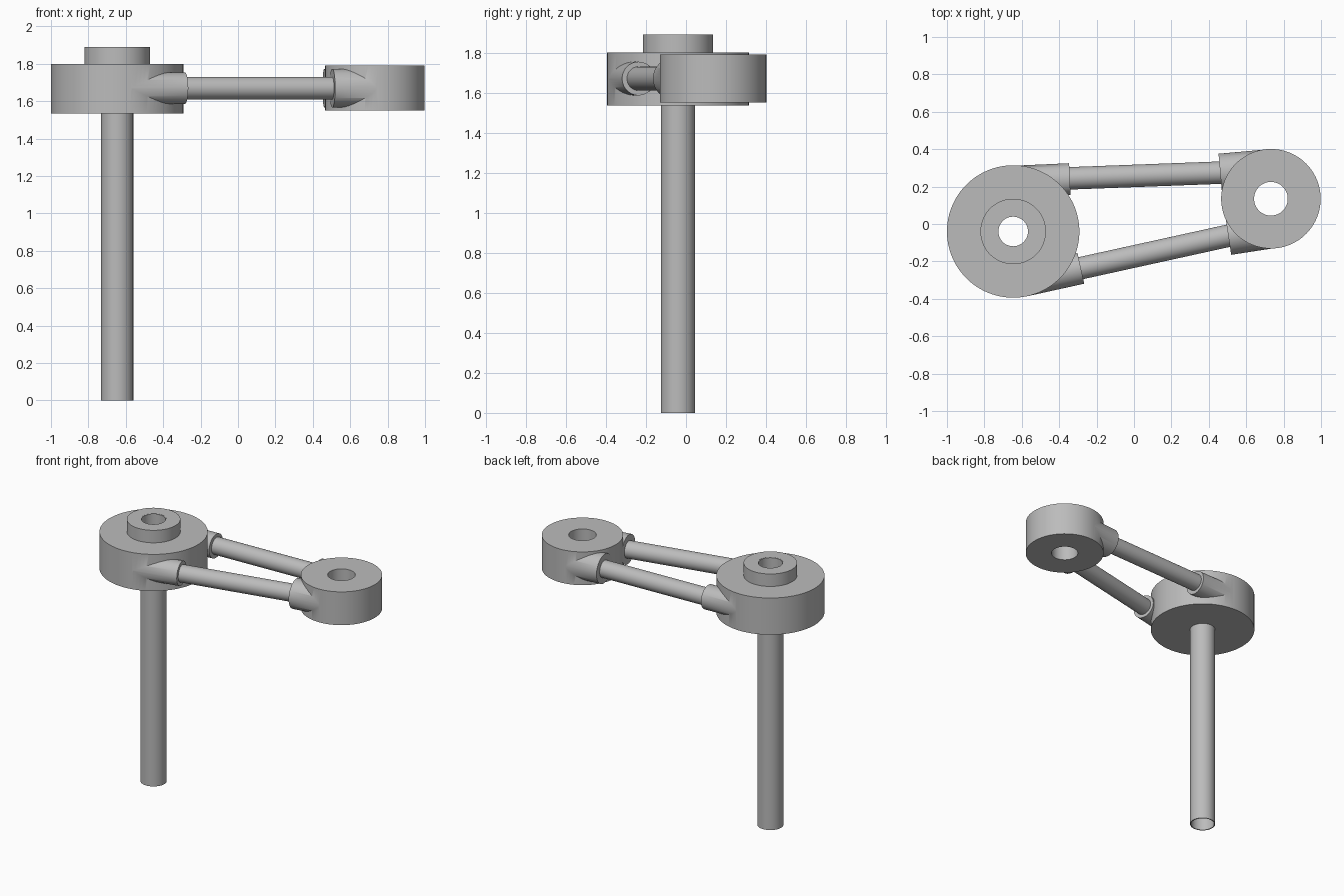
import bpy, bmesh
from math import cos, sin, tau
from mathutils import Vector

cube = bpy.data.objects.get("Cube")
if cube:
    bpy.data.objects.remove(cube, do_unlink=True)

grey = bpy.data.materials.new("plain grey")
grey.use_nodes = True
color = (0.5, 0.5, 0.5, 1)
grey.diffuse_color = color
grey.node_tree.nodes["Principled BSDF"].inputs["Base Color"].default_value = color

SIDES = 96
MID = 1.67                       # height of the rod axes
BIG = Vector((-0.646, -0.04, 0))
SMALL = Vector((0.732, 0.135, 0))


def turned(name, profile, place, ring=False):
    """Turn (radius, z) points about a vertical axis; a ring closes its profile."""
    bm = bmesh.new()
    loops = [[bm.verts.new((r * cos(tau * i / SIDES), r * sin(tau * i / SIDES), z))
              for i in range(SIDES)] for r, z in profile]
    pairs = list(zip(loops, loops[1:]))
    if ring:
        pairs.append((loops[-1], loops[0]))
    else:
        bm.faces.new(loops[0])
        bm.faces.new(loops[-1])
    for a, b in pairs:
        for i in range(SIDES):
            j = (i + 1) % SIDES
            bm.faces.new((a[i], a[j], b[j], b[i]))
    bmesh.ops.recalc_face_normals(bm, faces=bm.faces)
    mesh = bpy.data.meshes.new(name)
    bm.to_mesh(mesh)
    bm.free()
    mesh.materials.append(grey)
    ob = bpy.data.objects.new(name, mesh)
    ob.location = place
    bpy.context.collection.objects.link(ob)
    return ob


def bar(name, start, end, radius):
    """Solid round bar between two points at rod height."""
    a, b = (Vector((*p, MID)) for p in (start, end))
    ob = turned(name, [(radius, 0), (radius, (b - a).length)], a)
    ob.rotation_mode = 'QUATERNION'
    ob.rotation_quaternion = (b - a).to_track_quat('Z', 'Y')
    return ob


def activate(ob):
    bpy.ops.object.select_all(action='DESELECT')
    ob.select_set(True)
    bpy.context.view_layer.objects.active = ob


def combine(body, other, operation):
    activate(body)
    mod = body.modifiers.new("combine", 'BOOLEAN')
    mod.operation, mod.object, mod.solver = operation, other, 'EXACT'
    bpy.ops.object.modifier_apply(modifier=mod.name)
    bpy.data.objects.remove(other, do_unlink=True)


# Large head with raised collar and two tangent sockets
big_head = turned("large_head", [(0.354, 1.535), (0.354, 1.8), (0.175, 1.8), (0.175, 1.89)], BIG)
combine(big_head, bar("socket", (-0.655, 0.226), (-0.343, 0.24), 0.085), 'UNION')
combine(big_head, bar("socket", (-0.588, -0.304), (-0.284, -0.237), 0.084), 'UNION')
combine(big_head, turned("bore", [(0.084, 1.4), (0.084, 2)], BIG), 'DIFFERENCE')

# Small head with two wider sockets
small_head = turned("small_head", [(0.266, 1.55), (0.266, 1.79)], SMALL)
combine(small_head, bar("socket", (0.717, 0.296), (0.461, 0.273), 0.103), 'UNION')
combine(small_head, bar("socket", (0.757, -0.024), (0.504, -0.063), 0.103), 'UNION')
combine(small_head, turned("bore", [(0.09, 1.4), (0.09, 2)], SMALL), 'DIFFERENCE')

# Hollow post
post = turned("post", [(0.086, 0), (0.086, 1.889), (0.079, 1.889), (0.079, 0)], BIG, ring=True)

# Connecting rods
back_rod = bar("back_rod", (-0.4, 0.242), (0.5, 0.276), 0.06)
front_rod = bar("front_rod", (-0.32, -0.244), (0.54, -0.055), 0.06)

for part in (big_head, small_head, post, back_rod, front_rod):
    activate(part)
    bpy.ops.object.shade_smooth_by_angle(angle=0.6)
